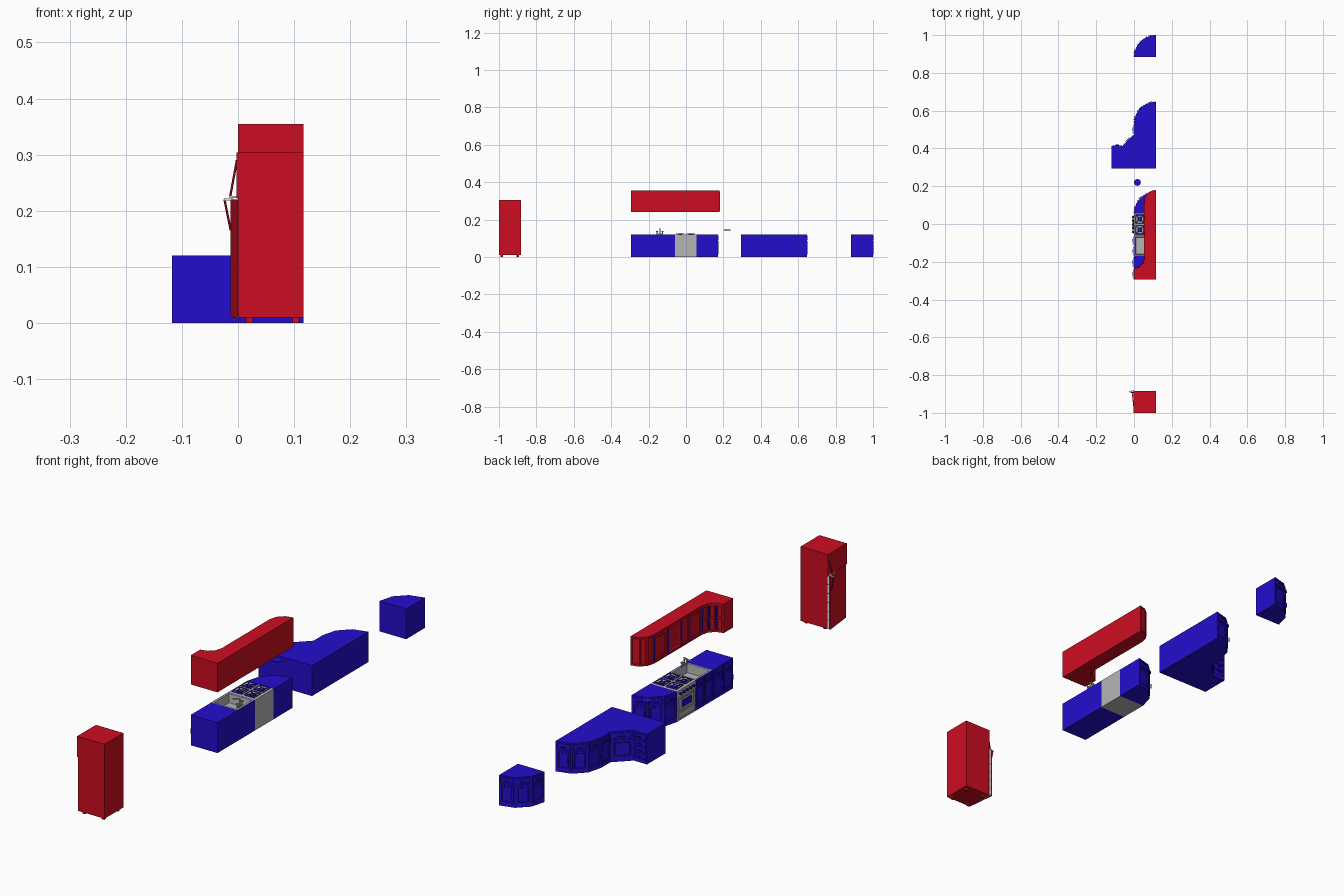
import bpy, bmesh
from math import sin, cos, pi
from mathutils import Matrix, Vector

cube = bpy.data.objects.get("Cube")
if cube:
    bpy.data.objects.remove(cube, do_unlink=True)


def material(name, colour):
    m = bpy.data.materials.new(name)
    m.use_nodes = True
    m.diffuse_color = (*colour, 1)
    m.node_tree.nodes["Principled BSDF"].inputs["Base Color"].default_value = (*colour, 1)
    return m


RED = material("red", (0.61, 0.004, 0.015))
BLUE = material("blue", (0.017, 0.004, 0.61))
GREY = material("grey", (0.46, 0.46, 0.46))
WHITE = material("white", (0.85, 0.85, 0.85))


def finish(name, bm, *mats):
    bmesh.ops.recalc_face_normals(bm, faces=bm.faces)
    me = bpy.data.meshes.new(name)
    bm.to_mesh(me)
    bm.free()
    for m in mats:
        me.materials.append(m)
    ob = bpy.data.objects.new(name, me)
    bpy.context.collection.objects.link(ob)
    return ob


def prism(name, outline, z0, z1, mat):
    bm = bmesh.new()
    face = bm.faces.new([bm.verts.new((x, y, z0)) for x, y in outline])
    top = bmesh.ops.extrude_face_region(bm, geom=[face])["geom"]
    verts = [v for v in top if isinstance(v, bmesh.types.BMVert)]
    bmesh.ops.translate(bm, vec=(0, 0, z1 - z0), verts=verts)
    return finish(name, bm, mat)


def box(name, x0, x1, y0, y1, z0, z1, mat):
    return prism(name, [(x0, y0), (x1, y0), (x1, y1), (x0, y1)], z0, z1, mat)


def arc(cx, cy, r, a0, a1, n=3):
    """Faceted arc, angles in quarter turns."""
    angles = [(a0 + (a1 - a0) * i / n) * pi / 2 for i in range(n + 1)]
    return [(cx + r * cos(a), cy + r * sin(a)) for a in angles]


def rod(name, a, b, r, mat, sides=6):
    a, b = Vector(a), Vector(b)
    bm = bmesh.new()
    turn = (b - a).to_track_quat("Z", "Y").to_matrix().to_4x4()
    bmesh.ops.create_cone(bm, cap_ends=True, segments=sides, radius1=r, radius2=r,
                          depth=(b - a).length, matrix=Matrix.Translation((a + b) / 2) @ turn)
    return finish(name, bm, mat)


def panel(name, p, q, z0, z1, mat, gap=0.004, handle=None, thick=0.003):
    """Framed panel on the wall p-q; the outside lies to the right of p-q."""
    p, q = Vector((*p, 0)), Vector((*q, 0))
    along = (q - p).normalized()
    out = Vector((along.y, -along.x, 0))
    width, height = (q - p).length - 2 * gap, z1 - z0 - gap
    frame = Matrix((along, out, (0, 0, 1))).transposed().to_4x4()
    frame.translation = (p + q) / 2 + Vector((0, 0, (z0 + z1) / 2))
    bm = bmesh.new()
    bmesh.ops.create_cube(bm, size=1)
    bmesh.ops.scale(bm, vec=(width, thick, height), verts=bm.verts)
    bmesh.ops.translate(bm, vec=(0, thick / 2, 0), verts=bm.verts)
    bm.normal_update()
    front = [f for f in bm.faces if f.normal.y > 0.9]
    rim = min(width, height) * 0.18
    bmesh.ops.inset_region(bm, faces=front, thickness=rim, depth=0)
    bmesh.ops.inset_region(bm, faces=front, thickness=rim * 0.3, depth=-0.002)
    bm.transform(frame)
    finish(name, bm, mat)
    if handle:
        if handle == "bar":
            ends = [(-width * 0.2, 0.006, 0), (width * 0.2, 0.006, 0)]
        else:
            ends = [(width * 0.38, 0.006, -0.01), (width * 0.38, 0.006, 0.01)]
        rod(name + "_handle", *[frame @ Vector(e) for e in ends], 0.002, mat)


def cupboard(name, p, q):
    """A drawer over a door on one stretch of base cabinet."""
    panel(name + "_drawer", p, q, 0.088, 0.116, BLUE, handle="bar")
    panel(name + "_door", p, q, 0.012, 0.088, BLUE, handle="upright")


def drawers(name, p, q, mat, rows=4):
    step = 0.104 / rows
    for i in range(rows):
        panel(f"{name}_drawer_{i}", p, q, 0.012 + i * step, 0.012 + (i + 1) * step, mat, handle="bar")


W, H = 0.117, 0.12   # cabinet depth and worktop height

# Refrigerator
box("fridge_body", 0, W, -1, -0.883, 0.01, 0.304, RED)
box("fridge_upper_door", -0.003, 0, -1, -0.883, 0.222, 0.304, RED)
prism("fridge_lower_door", [(0, -1), (0, -0.99), (-0.008, -0.882), (-0.013, -0.882)], 0.01, 0.22, RED)
prism("fridge_door_lining", [(0, -0.985), (0, -0.882), (-0.008, -0.882)], 0.012, 0.218, WHITE)
for i in range(5):
    z = 0.045 + i * 0.035
    box(f"fridge_shelf_{i}", -0.008, 0, -0.883, -0.8815, z, z + 0.002, RED)
for i, x in enumerate((0.02, 0.103)):
    for j, y in enumerate((-0.985, -0.9)):
        box(f"fridge_foot_{i}_{j}", x - 0.006, x + 0.006, y - 0.006, y + 0.006, 0, 0.01, RED)
rod("fridge_upper_handle", (-0.002, -0.892, 0.29), (-0.014, -0.892, 0.225), 0.002, RED)
rod("fridge_lower_handle", (-0.024, -0.888, 0.22), (-0.013, -0.888, 0.165), 0.002, RED)
box("upper_handle_bracket", -0.015, 0, -0.895, -0.889, 0.223, 0.226, WHITE)
box("lower_handle_bracket", -0.025, -0.008, -0.891, -0.885, 0.218, 0.222, WHITE)

# Base run: plain cabinet, sink cabinet, cooker, rounded end
box("base_cabinet", 0, W, -0.295, -0.17, 0, H, BLUE)
cupboard("base_cabinet_a", (0, -0.172), (0, -0.233))
cupboard("base_cabinet_b", (0, -0.233), (0, -0.294))
cupboard("sink_cabinet_a", (0, -0.062), (0, -0.116))
cupboard("sink_cabinet_b", (0, -0.116), (0, -0.17))

# Sink cabinet with a sunken basin
bm = bmesh.new()
bmesh.ops.create_cube(bm, size=1)
bmesh.ops.scale(bm, vec=(W, 0.11, H), verts=bm.verts)
bmesh.ops.translate(bm, vec=(W / 2, -0.115, H / 2), verts=bm.verts)
bm.normal_update()
top = [f for f in bm.faces if f.normal.z > 0.9]
bmesh.ops.inset_region(bm, faces=top, thickness=0.004)
top[0].material_index = 1
bmesh.ops.inset_region(bm, faces=top, thickness=0.008)
bmesh.ops.inset_region(bm, faces=top, thickness=0.003, depth=-0.035)
for f in bm.faces:
    c = f.calc_center_median()
    if 0.006 < c.x < W - 0.006 and abs(c.y + 0.115) < 0.05 and c.z > 0.07:
        f.material_index = 1
finish("sink_cabinet", bm, BLUE, GREY)

# Mixer tap
rod("tap_base", (0.105, -0.157, 0.123), (0.105, -0.123, 0.123), 0.003, GREY)
rod("tap_column", (0.105, -0.14, 0.12), (0.105, -0.14, 0.152), 0.003, GREY)
rod("tap_spout", (0.107, -0.14, 0.152), (0.075, -0.14, 0.145), 0.003, GREY)
for i, y in enumerate((-0.155, -0.125)):
    rod(f"tap_stem_{i}", (0.105, y, 0.12), (0.105, y, 0.135), 0.0025, GREY)
    rod(f"tap_knob_{i}", (0.105, y, 0.134), (0.105, y, 0.14), 0.005, GREY, 8)

# Cooker with four grates
box("cooker_body", 0, W, -0.06, 0.055, 0, H, GREY)
for i, x in enumerate((0.031, 0.086)):
    for j, y in enumerate((-0.031, 0.026)):
        s, z, tag = 0.022, 0.124, f"{i}_{j}"
        rod("burner_" + tag, (x, y, H), (x, y, 0.123), 0.013, BLUE, 12)
        rod("burner_cap_" + tag, (x, y, 0.123), (x, y, 0.125), 0.005, GREY, 8)
        corners = [(x - s, y - s, z), (x + s, y - s, z), (x + s, y + s, z), (x - s, y + s, z)]
        for k in range(4):
            rod(f"grate_side_{tag}_{k}", corners[k], corners[(k + 1) % 4], 0.0018, BLUE, 4)
        for k in range(2):
            rod(f"grate_cross_{tag}_{k}", corners[k], corners[k + 2], 0.0018, BLUE, 4)
panel("oven_door", (0, 0.053), (0, -0.058), 0.035, 0.095, GREY)
panel("warming_drawer", (0, 0.053), (0, -0.058), 0.006, 0.033, GREY)
rod("oven_handle", (-0.009, 0.042, 0.09), (-0.009, -0.047, 0.09), 0.002, GREY)
box("oven_window", -0.0045, -0.001, -0.03, 0.025, 0.05, 0.075, BLUE)
for i in range(5):
    y = -0.042 + i * 0.02
    rod(f"cooker_knob_{i}", (0, y, 0.107), (-0.008, y, 0.107), 0.005, BLUE, 8)

# Rounded cabinets: end of the run and the lone corner piece
for name, y in (("run_end", 0.055), ("corner_unit", 0.883)):
    curve = arc(W, y, W, 1, 2)
    prism(name, [(W, y)] + curve, 0, H, BLUE)
    for i in range(3):
        cupboard(f"{name}_{i}", curve[i], curve[i + 1])

# Peninsula: rounded end, diagonal corner, drawer wing
curve = arc(W, 0.53, W, 1, 2)
outline = [(-0.118, 0.295), (W, 0.295)] + curve + [(0, 0.472), (-0.06, 0.412), (-0.118, 0.412)]
prism("peninsula", outline, 0, H, BLUE)
for i in range(3):
    cupboard(f"peninsula_round_{i}", curve[i], curve[i + 1])
cupboard("peninsula_side", curve[3], (0, 0.472))
cupboard("peninsula_diagonal", (0, 0.472), (-0.06, 0.412))
drawers("peninsula", (-0.06, 0.412), (-0.118, 0.412), BLUE)

# Floating round seat
rod("round_seat", (0.018, 0.22, 0.143), (0.018, 0.22, 0.146), 0.018, BLUE, 16)

# Wall cabinet: rounded far end, straight doors, concave corner
Z0, Z1, FX = 0.24, 0.355, 0.056
end = arc(W, 0.118, W - FX, 1, 2)
hollow = arc(0, -0.18, FX, 0, -1)
prism("wall_cabinet", [(0, -0.295), (W, -0.295)] + end + hollow, Z0, Z1, RED)
for i in range(3):
    panel(f"wall_end_door_{i}", end[i], end[i + 1], Z0 + 0.004, Z1 - 0.004, RED, gap=0.003)
    for j in range(2):
        z = Z0 + 0.006 + j * 0.052
        panel(f"wall_corner_door_{i}_{j}", hollow[i], hollow[i + 1], z, z + 0.05, RED)
edges = [0.118, 0.035, -0.05, -0.1, -0.18]
for i in range(4):
    panel(f"wall_door_{i}", (FX, edges[i]), (FX, edges[i + 1]), Z0 + 0.004, Z1 - 0.004, RED)
for i, y in enumerate(edges):
    box(f"wall_door_strip_{i}", FX - 0.004, FX + 0.002, y - 0.003, y + 0.003, Z0 + 0.01, Z1 - 0.01, BLUE)
for i, (x, y) in enumerate(hollow[1:3]):
    rod(f"wall_corner_strip_{i}", (x, y, Z0 + 0.01), (x, y, Z1 - 0.01), 0.004, BLUE)
